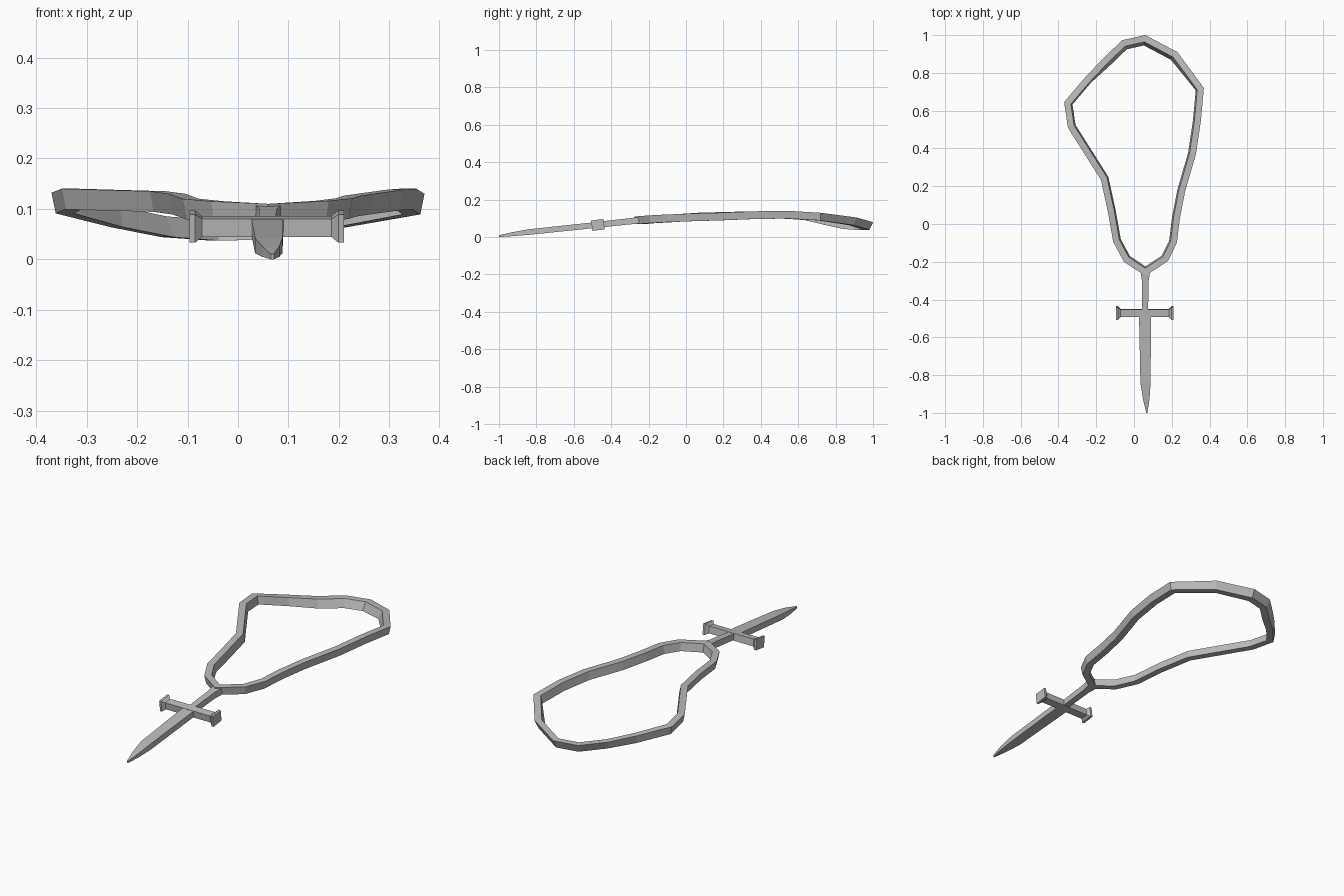
import bpy
from mathutils import Vector

if "Cube" in bpy.data.objects:
    bpy.data.objects.remove(bpy.data.objects["Cube"], do_unlink=True)

# One plain grey for everything
GREY = (0.5, 0.5, 0.5, 1)
metal = bpy.data.materials.new("plain grey metal")
metal.use_nodes = True
metal.diffuse_color = GREY
metal.node_tree.nodes["Principled BSDF"].inputs["Base Color"].default_value = GREY


def skin(name, rings, closed=False):
    """Skin four-point rings into one flat-shaded mesh object."""
    count = len(rings)
    verts = [v for ring in rings for v in ring]
    faces = []
    for i in range(count if closed else count - 1):
        a, b = i * 4, (i + 1) % count * 4
        for k in range(4):
            n = (k + 1) % 4
            faces.append((a + k, a + n, b + n, b + k))
    if not closed:
        last = len(verts) - 4
        faces += [(3, 2, 1, 0), tuple(range(last, last + 4))]
    mesh = bpy.data.meshes.new(name)
    mesh.from_pydata(verts, [], faces)
    mesh.materials.append(metal)
    obj = bpy.data.objects.new(name, mesh)
    bpy.context.collection.objects.link(obj)
    return obj


def along_y(y, x, half_w, bottom, top):
    return [(x - half_w, y, bottom), (x + half_w, y, bottom),
            (x + half_w, y, top), (x - half_w, y, top)]


def along_x(x, half_y, half_z):
    return [(x, -half_y, -half_z), (x, -half_y, half_z),
            (x, half_y, half_z), (x, half_y, -half_z)]


# Neck band: top outer edge, clockwise from the back
edge = [Vector(p) for p in (
    (.06, 1, .08), (.23, .91, .105), (.37, .72, .13), (.354, .545, .14),
    (.328, .37, .138), (.27, .17, .13), (.243, .03, .126), (.227, -.1, .121),
    (.18, -.196, .116), (.06, -.275, .11), (-.053, -.2, .115),
    (-.11, -.095, .12), (-.138, .063, .13), (-.175, .233, .135),
    (-.35, .51, .14), (-.37, .645, .132), (-.26, .775, .105),
    (-.165, .875, .085), (-.063, .973, .078))]
rings = []
for i, p in enumerate(edge):
    d1 = (p - edge[i - 1]).to_2d().normalized()
    d2 = (edge[(i + 1) % len(edge)] - p).to_2d().normalized()
    n1, n2 = Vector((d1.y, -d1.x)), Vector((d2.y, -d2.x))
    miter = (n1 + n2).normalized()
    inward = (miter / miter.dot(n1)).to_3d()
    # The band leans outward, more so at the back
    lean = .018 if p.y > .8 else .008
    drop = Vector((0, 0, -.041))
    rings.append([p, p + inward * .034, p + inward * (.034 + lean) + drop,
                  p + inward * lean + drop])
skin("neck_band", rings, closed=True)

# Dagger pendant
skin("dagger_handle", [along_y(*s) for s in (
    (-.245, .06, .026, .073, .108), (-.3, .06, .018, .068, .101),
    (-.475, .058, .016, .05, .082))])
skin("dagger_blade", [along_y(*s) for s in (
    (-.455, .058, .032, .052, .083), (-.84, .061, .027, .012, .042),
    (-.93, .065, .017, .005, .026), (-1, .068, .003, 0, .01))])

# Crossguard with flared end caps
half = [(.153, .033, .028), (.142, .033, .028), (.128, .02, .018)]
stations = [(-x, y, z) for x, y, z in half] + half[::-1]
guard = skin("dagger_crossguard", [along_x(*s) for s in stations])
guard.location = (.057, -.471, .065)
guard.rotation_euler.x = .13
